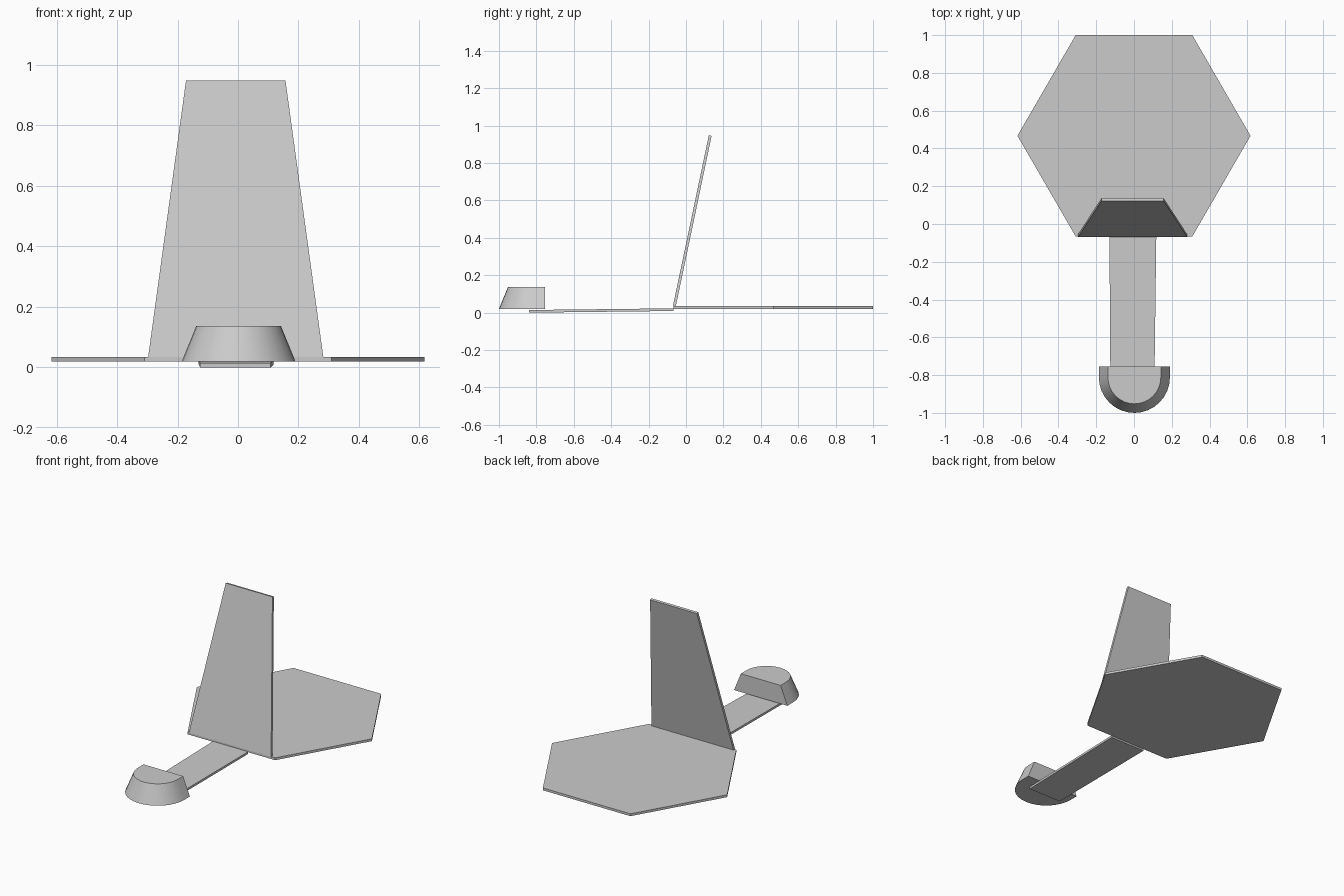
import bpy, math

if "Cube" in bpy.data.objects:
    bpy.data.objects.remove(bpy.data.objects["Cube"])


def loft(name, lower, upper):
    """Closed solid between two matching loops of 3D points."""
    n = len(lower)
    faces = [list(range(n))[::-1], list(range(n, 2 * n))]
    faces += [[i, (i + 1) % n, n + (i + 1) % n, n + i] for i in range(n)]
    mesh = bpy.data.meshes.new(name)
    mesh.from_pydata(lower + upper, [], faces)
    obj = bpy.data.objects.new(name, mesh)
    bpy.context.collection.objects.link(obj)
    return obj


# Hexagonal seat plate
hexagon = [(math.cos(math.radians(a)) * 0.617, 0.467 + math.sin(math.radians(a)) * 0.616)
           for a in range(0, 360, 60)]
loft("seat_plate", [(x, y, 0.02) for x, y in hexagon], [(x, y, 0.035) for x, y in hexagon])

# Leaning tapered back panel
panel = [(-0.297, -0.070, 0.035), (0.282, -0.070, 0.035),
         (0.157, 0.122, 0.948), (-0.172, 0.122, 0.948)]
loft("back_panel", panel, [(x, y + 0.015, z - 0.003) for x, y, z in panel])

# Narrow strip running forward, slightly tapered and sloping
strip = [(-0.125, -0.84, 0.0), (0.108, -0.84, 0.0),
         (0.118, -0.066, 0.009), (-0.13, -0.066, 0.009)]
loft("leg_strip", strip, [(x, y, z + 0.014) for x, y, z in strip])


# Round-fronted foot block with sloping sides and a flat back
def foot_outline(r, z, n=16):
    arc = [(0.002 + r * math.cos(a), -0.812 + r * math.sin(a), z)
           for a in (math.pi + math.pi * i / n for i in range(n + 1))]
    return [(0.002 - r, -0.755, z)] + arc + [(0.002 + r, -0.755, z)]


foot = loft("foot_block", foot_outline(0.188, 0.02), foot_outline(0.14, 0.137))
bpy.context.view_layer.objects.active = foot
foot.select_set(True)
bpy.ops.object.shade_smooth_by_angle(angle=math.radians(30))
